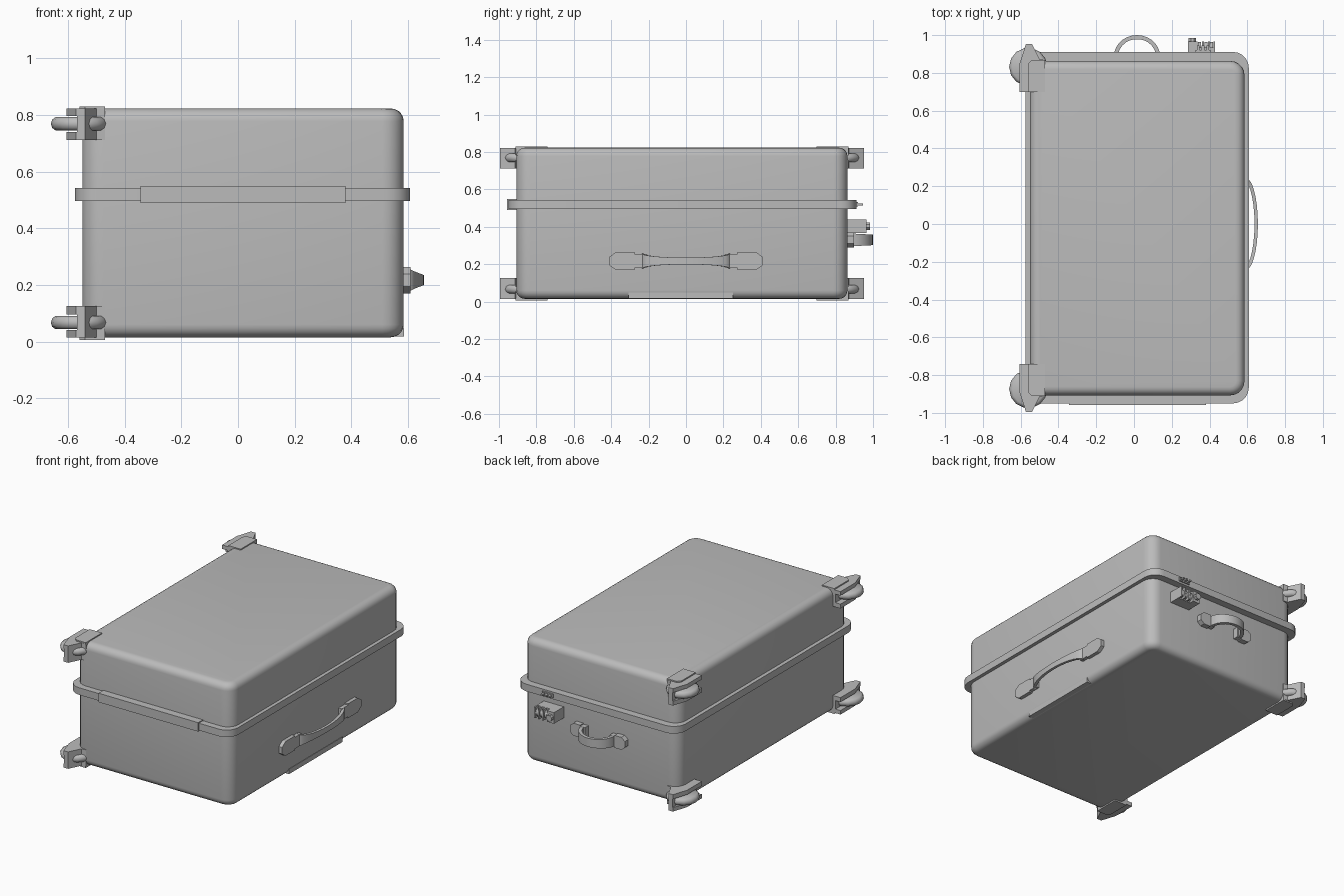
import bpy, bmesh, math
from mathutils import Vector

if "Cube" in bpy.data.objects:
    bpy.data.objects.remove(bpy.data.objects["Cube"])

CX, CY, CZ = 0.0175, -0.021, 0.418   # centre of the case
grey = bpy.data.materials.new("grey")
grey.diffuse_color = (0.5, 0.5, 0.5, 1)
grey.use_nodes = True
grey.node_tree.nodes["Principled BSDF"].inputs["Base Color"].default_value = grey.diffuse_color


def finish(name, bm, smooth=30):
    bmesh.ops.recalc_face_normals(bm, faces=bm.faces)
    me = bpy.data.meshes.new(name)
    bm.to_mesh(me)
    bm.free()
    me.materials.append(grey)
    ob = bpy.data.objects.new(name, me)
    bpy.context.collection.objects.link(ob)
    if smooth:
        bpy.ops.object.select_all(action='DESELECT')
        bpy.context.view_layer.objects.active = ob
        ob.select_set(True)
        bpy.ops.object.shade_smooth_by_angle(angle=math.radians(smooth))
    return ob


def box(name, lo, hi, corner=0, edge=0, seg=5):
    """Box with rounded upright corners and rounded top/bottom edges."""
    bm = bmesh.new()
    bmesh.ops.create_cube(bm, size=1)
    for v in bm.verts:
        v.co = Vector([lo[i] + (v.co[i] + 0.5) * (hi[i] - lo[i]) for i in range(3)])
    if corner:
        es = [e for e in bm.edges if abs(e.verts[0].co.z - e.verts[1].co.z) > 1e-4]
        bmesh.ops.bevel(bm, geom=es, offset=corner, segments=seg, profile=0.5, affect='EDGES')
    if edge:
        es = [e for e in bm.edges if abs(e.verts[0].co.z - e.verts[1].co.z) < 1e-4]
        bmesh.ops.bevel(bm, geom=es, offset=edge, segments=seg, profile=0.5, affect='EDGES')
    return finish(name, bm, 35 if corner or edge else 0)


def prism(name, pts, a, b, place):
    """Extrude a 2D outline from height a to b; place maps (u, v, h) to space."""
    bm = bmesh.new()
    lo = [bm.verts.new(place(u, v, a)) for u, v in pts]
    hi = [bm.verts.new(place(u, v, b)) for u, v in pts]
    n = len(pts)
    bm.faces.new(lo[::-1])
    bm.faces.new(hi)
    for i in range(n):
        bm.faces.new((lo[i], lo[(i + 1) % n], hi[(i + 1) % n], hi[i]))
    return finish(name, bm, 0)


def lathe(name, profile, sides, place, turn=0.0):
    """Closed solid of revolution; profile is (radius, height)."""
    bm = bmesh.new()
    rings = []
    for r, h in profile:
        rings.append([bm.verts.new(place(r * math.cos(turn + 2 * math.pi * i / sides),
                                         r * math.sin(turn + 2 * math.pi * i / sides), h))
                      for i in range(sides)])
    for a, b in zip(rings, rings[1:]):
        for i in range(sides):
            j = (i + 1) % sides
            bm.faces.new((a[i], a[j], b[j], b[i]))
    bm.faces.new(rings[0][::-1])
    bm.faces.new(rings[-1])
    return finish(name, bm, 40)


def strap(name, span, d0, d1, thick, w_end, w_mid, place, power):
    """Bowed handle strap, narrower in the middle."""
    bm = bmesh.new()
    n, prev = 14, None
    for i in range(n + 1):
        a = math.pi * i / n
        t = -math.cos(a)
        s = math.sin(a) ** power
        w = w_end + (w_mid - w_end) * math.sin(a)
        nrm = Vector((t * (d1 - d0) * 2, span)).normalized()   # outward in the bow plane
        c = Vector((span * t, d0 + (d1 - d0) * s))
        q = c - nrm * thick
        ring = [bm.verts.new(place(p.x, k * w, p.y)) for p, k in ((c, -1), (c, 1), (q, 1), (q, -1))]
        if prev:
            for k in range(4):
                bm.faces.new((prev[k], prev[(k + 1) % 4], ring[(k + 1) % 4], ring[k]))
        else:
            bm.faces.new(ring)
        prev = ring
    bm.faces.new(prev[::-1])
    return finish(name, bm, 30)


# --- shell, rim and hinge
box("shell", (-0.55, -0.907, 0.015), (0.585, 0.863, 0.823), 0.075, 0.045)
box("rim", (-0.575, -0.95, 0.496), (0.608, 0.911, 0.543), 0.085)
box("hinge", (-0.345, -0.957, 0.49), (0.38, -0.90, 0.549))
box("bottom_grip", (0.53, -0.307, 0.017), (0.586, 0.25, 0.05))

# --- wheel brackets and wheels on the four corners of the -x side
for sy in (-1, 1):
    for sz in (-1, 1):
        tag = ("front" if sy < 0 else "back") + ("_lower" if sz < 0 else "_upper")

        def at(x, y, h, sy=sy, sz=sz):
            return Vector((x, CY + sy * y, CZ + sz * h))

        # solid core with the outward fin, plus two fork arms around the wheel
        fin = [(-0.568, 0.72), (-0.568, 0.974), (-0.54, 0.974), (-0.50, 0.893),
               (-0.47, 0.889), (-0.47, 0.72)]
        arm = [(-0.605, 0.72), (-0.605, 0.872), (-0.572, 0.974), (-0.55, 0.974), (-0.55, 0.72)]
        prism("bracket_core_" + tag, fin, 0.293, 0.404, at)
        prism("bracket_arm_inner_" + tag, arm, 0.293, 0.322, at)
        prism("bracket_arm_outer_" + tag, arm, 0.378, 0.404, at)
        cap = [(-0.56, 0.72), (-0.56, 0.87), (-0.54, 0.89), (-0.47, 0.89), (-0.47, 0.72)]
        prism("corner_plate_" + tag, cap, 0.40, 0.412, at)

        def hub(x, y, h, at=at):
            return at(-0.56 + x, 0.853 + y, 0.351 + h)
        lathe("wheel_" + tag, [(0.085, -0.023), (0.096, -0.015), (0.101, 0),
                               (0.096, 0.015), (0.085, 0.023)], 14, hub)


# --- carrying handles: u along the wall, w upward, d outward
def side_wall(u, w, d):
    return Vector((0.585 + d, u, 0.217 + w))


def back_wall(u, w, d):
    return Vector((0.016 + u, 0.863 + d, 0.33 + w))


strap("side_handle_strap", 0.235, 0.02, 0.071, 0.018, 0.04, 0.018, side_wall, 1.2)
strap("back_handle_strap", 0.122, 0.025, 0.137, 0.022, 0.034, 0.028, back_wall, 1.0)
for s in (-1, 1):
    side = [(0.21, -0.038), (0.275, -0.038), (0.275, -0.047), (0.375, -0.047), (0.411, -0.022),
            (0.411, 0.022), (0.375, 0.047), (0.275, 0.047), (0.275, 0.038), (0.21, 0.038)]
    prism("side_handle_mount", [(s * u, w) for u, w in side], -0.005, 0.024, side_wall)
    back = [(0.09, -0.034), (0.125, -0.034), (0.125, -0.041), (0.175, -0.041), (0.2, -0.02),
            (0.2, 0.02), (0.175, 0.041), (0.125, 0.041), (0.125, 0.034), (0.09, 0.034)]
    prism("back_handle_mount", [(s * u, w) for u, w in back], -0.005, 0.036, back_wall)

# --- combination lock: body, walls between the dials, dials and a button
box("lock_body", (0.285, 0.85, 0.367), (0.43, 0.935, 0.44))
box("lock_button_panel", (0.285, 0.93, 0.367), (0.335, 0.965, 0.44))
for x in (0.366, 0.397, 0.425):
    box("lock_divider", (x - 0.005, 0.93, 0.367), (x + 0.005, 0.965, 0.44))
for x in (0.348, 0.381, 0.411):
    lathe("lock_dial", [(0.028, -0.008), (0.028, 0.008)], 10,
          lambda a, b, h, x=x: Vector((x + h, 0.936 + a, 0.403 + b)))
lathe("lock_button", [(0.021, 0), (0.021, 0.022)], 8,
      lambda a, b, h: Vector((0.309 + a, 0.962 + h, 0.403 + b)), math.pi / 8)

# --- small latch tabs on the rim
box("latch_base", (0.325, 0.905, 0.508), (0.405, 0.92, 0.532))
for x in (0.34, 0.365, 0.39):
    box("latch_tab", (x - 0.007, 0.91, 0.515), (x + 0.007, 0.945, 0.525))
